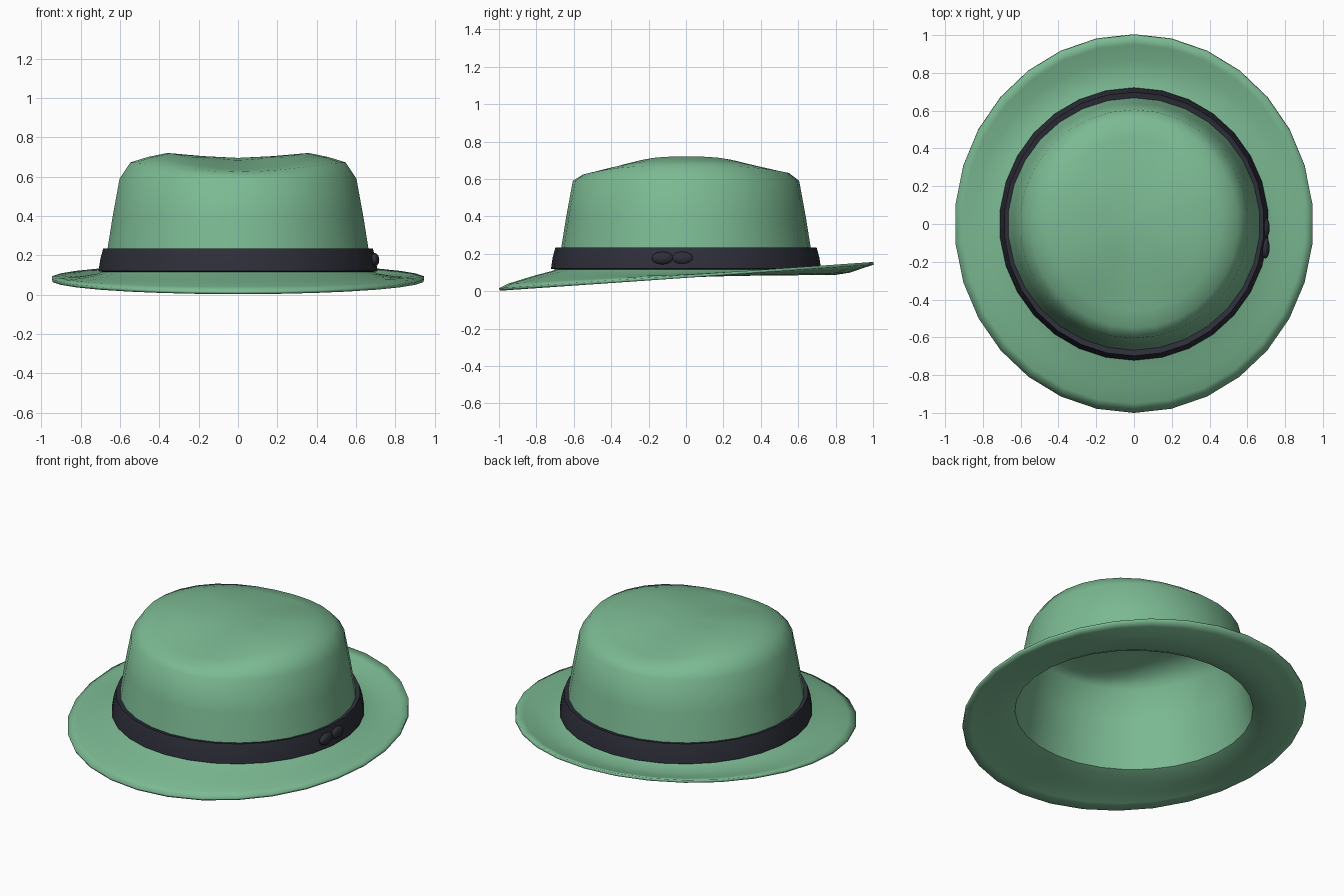
import bpy
import bmesh
from math import sin, cos, pi

SIDES = 30

cube = bpy.data.objects.get("Cube")
if cube:
    bpy.data.objects.remove(cube, do_unlink=True)


def material(name, rgb):
    mat = bpy.data.materials.new(name)
    mat.use_nodes = True
    color = (*rgb, 1)
    mat.diffuse_color = color
    bsdf = mat.node_tree.nodes["Principled BSDF"]
    bsdf.inputs["Base Color"].default_value = color
    bsdf.inputs["Roughness"].default_value = 0.8
    return mat


green = material("green felt", (0.2, 0.49, 0.29))
dark = material("dark ribbon", (0.027, 0.028, 0.041))


def finish(obj, mat, angle):
    obj.data.materials.append(mat)
    bpy.ops.object.select_all(action="DESELECT")
    obj.select_set(True)
    bpy.context.view_layer.objects.active = obj
    bpy.ops.object.shade_smooth_by_angle(angle=angle)


def loft(name, rings, mat, angle, closed=False):
    """Bridge rings; each ring is a function from an angle to a point."""
    bm = bmesh.new()
    loops = [[bm.verts.new(ring(2 * pi * i / SIDES)) for i in range(SIDES)]
             for ring in rings]
    pairs = list(zip(loops, loops[1:]))
    if closed:
        pairs.append((loops[-1], loops[0]))
    for a, b in pairs:
        for i in range(SIDES):
            j = (i + 1) % SIDES
            bm.faces.new((a[j], b[j], b[i], a[i]))
    bmesh.ops.remove_doubles(bm, verts=bm.verts, dist=0.0001)
    mesh = bpy.data.meshes.new(name)
    bm.to_mesh(mesh)
    bm.free()
    obj = bpy.data.objects.new(name, mesh)
    bpy.context.collection.objects.link(obj)
    finish(obj, mat, angle)
    return obj


def ring(r, z, front=0.0, back=0.0, narrow=1.0):
    """Ring whose height changes by front or back towards those ends."""
    def point(t):
        s = cos(t)
        shift = (back if s > 0 else front) * abs(s) ** 3
        return (r * narrow * sin(t), r * s, z + shift)
    return point


def tilted(r, z, slope, narrow):
    """Ring that rises steadily from front to back."""
    return lambda t: (r * narrow * sin(t), r * cos(t), z + slope * cos(t))


# Crown with a pinched top, flowing into the tilted brim
hat = loft("crown_and_brim", [
    ring(0, 0.695),
    ring(0.18, 0.704, -0.02, -0.017),
    ring(0.36, 0.72, -0.065, -0.058),
    ring(0.46, 0.70, -0.062, -0.055),
    ring(0.55, 0.672, -0.048, -0.04),
    ring(0.605, 0.59),
    ring(0.64, 0.40),
    ring(0.672, 0.20),
    ring(0.685, 0.12),
    tilted(0.72, 0.107, 0.0, 0.995),
    tilted(0.80, 0.094, 0.008, 0.985),
    tilted(0.87, 0.089, 0.024, 0.97),
    tilted(0.95, 0.09, 0.05, 0.955),
    tilted(1.0, 0.086, 0.07, 0.95),
], green, 1.0)
shell = hat.modifiers.new("felt thickness", "SOLIDIFY")
shell.thickness = 0.015
shell.offset = -1

# Ribbon around the crown
loft("hat_band", [
    ring(0.668, 0.228, narrow=0.992), ring(0.698, 0.234, narrow=0.987),
    ring(0.713, 0.18, narrow=0.987), ring(0.722, 0.12, narrow=0.987),
    ring(0.69, 0.114, narrow=0.992),
], dark, 1.4, closed=True)

# Two small knots of the ribbon bow
for name, y in (("bow_front_loop", -0.125), ("bow_back_loop", -0.02)):
    bpy.ops.mesh.primitive_uv_sphere_add(
        segments=16, ring_count=10, radius=1, location=(0.695, y, 0.177))
    knot = bpy.context.object
    knot.name = name
    knot.scale = (0.023, 0.058, 0.034)
    finish(knot, dark, 1.0)
